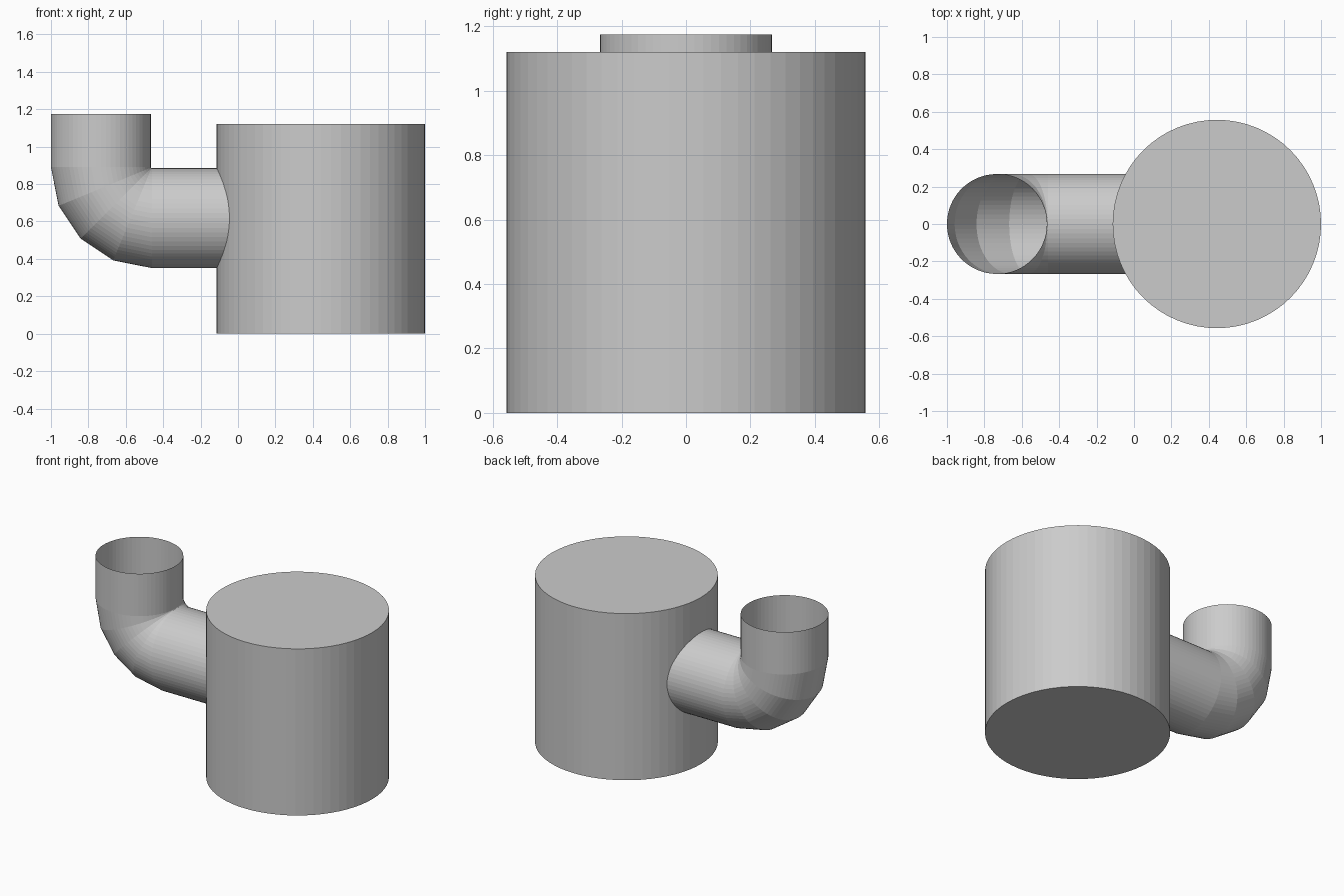
import bpy, bmesh
from math import sin, cos, pi, sqrt

if "Cube" in bpy.data.objects:
    bpy.data.objects.remove(bpy.data.objects["Cube"])

SIDES = 64
BODY_X, BODY_R, BODY_H = 0.443, 0.557, 1.12
PIPE_R, BEND_R = 0.267, 0.272
PIVOT_X, PIVOT_Z = -0.461, 0.89
TOP_Z = 1.175

# Solid drum body
bpy.ops.mesh.primitive_cylinder_add(vertices=SIDES, radius=BODY_R, depth=BODY_H,
                                    location=(BODY_X, 0, BODY_H / 2))
bpy.context.object.name = "drum_body"

# Open elbow pipe: rings swept from the upright mouth round to the drum
bm = bmesh.new()
rings = []


def add_ring(point):
    rings.append([bm.verts.new(point(PIPE_R * cos(2 * pi * i / SIDES),
                                     PIPE_R * sin(2 * pi * i / SIDES)))
                  for i in range(SIDES)])


# Upright mouth
add_ring(lambda u, v: (PIVOT_X - BEND_R - u, v, TOP_Z))

# Four-segment right-angle bend
for k in range(5):
    a = k * pi / 8
    add_ring(lambda u, v: (PIVOT_X - (BEND_R + u) * cos(a), v,
                           PIVOT_Z - (BEND_R + u) * sin(a)))

# End ring follows the curve of the drum wall
add_ring(lambda u, v: (BODY_X - sqrt(BODY_R ** 2 - v * v) + 0.005, v,
                       PIVOT_Z - BEND_R - u))

for a, b in zip(rings, rings[1:]):
    for i in range(SIDES):
        j = (i + 1) % SIDES
        bm.faces.new((a[i], a[j], b[j], b[i]))
bmesh.ops.recalc_face_normals(bm, faces=bm.faces)

mesh = bpy.data.meshes.new("elbow_pipe")
bm.to_mesh(mesh)
bm.free()
bpy.context.collection.objects.link(bpy.data.objects.new("elbow_pipe", mesh))
